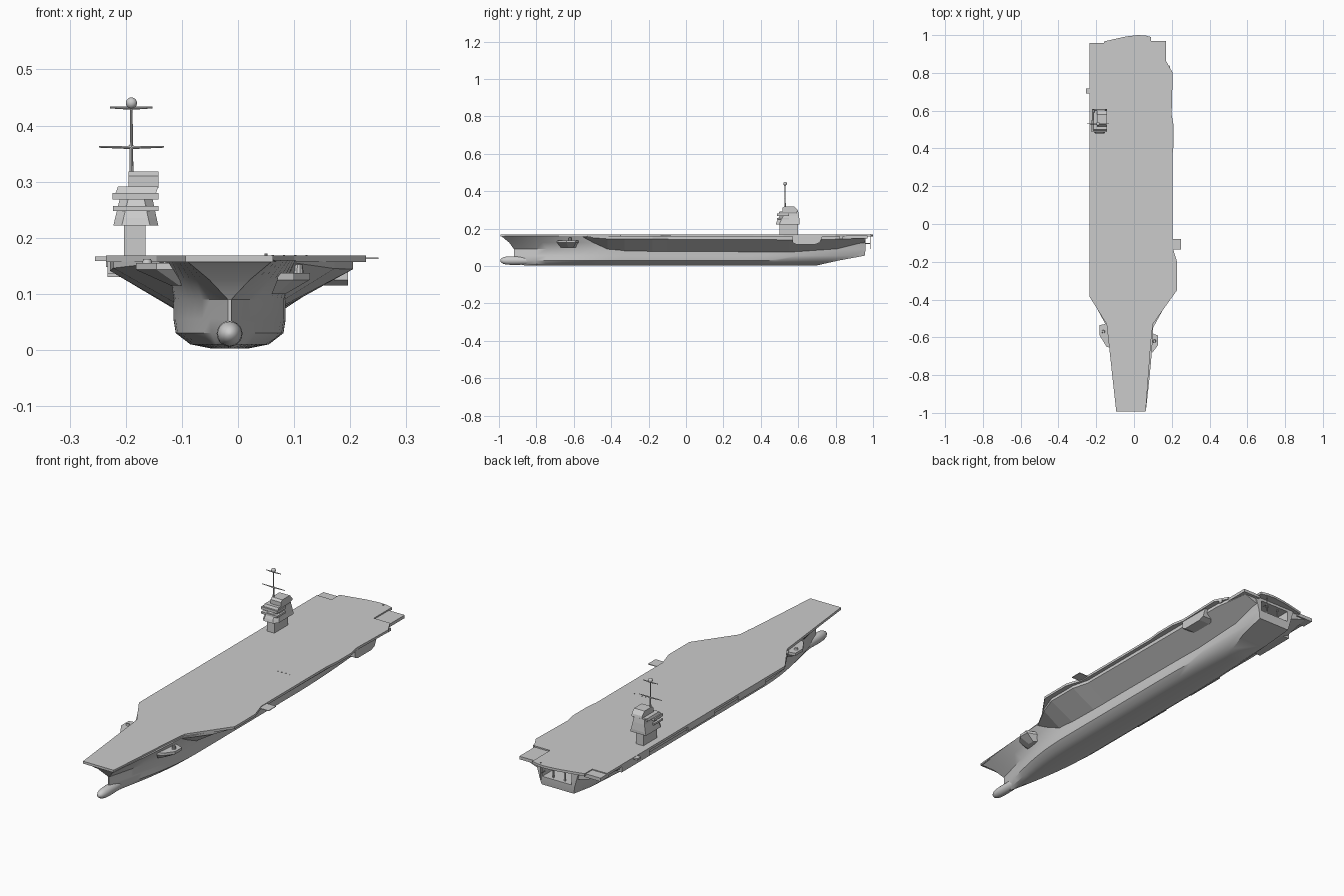
import bpy, bmesh, math
from mathutils import Vector

if "Cube" in bpy.data.objects:
    bpy.data.objects.remove(bpy.data.objects["Cube"])

CX = -0.015  # hull centreline


def loft(name, rings, smooth=False, strip_caps=False):
    """Skin equal-length rings and cap both ends."""
    bm = bmesh.new()
    vs = [[bm.verts.new(p) for p in r] for r in rings]
    n = len(rings[0])
    for a, b in zip(vs, vs[1:]):
        for i in range(n):
            j = (i + 1) % n
            bm.faces.new((a[i], a[j], b[j], b[i]))
    for r in (vs[0], vs[-1]):
        if strip_caps:
            for i in range(n // 2 - 1):
                bm.faces.new((r[i], r[i + 1], r[n - 2 - i], r[n - 1 - i]))
        else:
            bm.faces.new(r)
    bmesh.ops.recalc_face_normals(bm, faces=bm.faces)
    me = bpy.data.meshes.new(name)
    bm.to_mesh(me)
    bm.free()
    ob = bpy.data.objects.new(name, me)
    bpy.context.collection.objects.link(ob)
    if smooth:
        bpy.ops.object.select_all(action='DESELECT')
        ob.select_set(True)
        bpy.context.view_layer.objects.active = ob
        bpy.ops.object.shade_smooth_by_angle(angle=math.radians(35))
    return ob


def prism(name, pts, z0, z1):
    return loft(name, [[(x, y, z) for x, y in pts] for z in (z0, z1)])


def rect(x0, x1, y0, y1, z):
    return [(x0, y0, z), (x1, y0, z), (x1, y1, z), (x0, y1, z)]


def box(name, x0, x1, y0, y1, z0, z1):
    return loft(name, [rect(x0, x1, y0, y1, z) for z in (z0, z1)])


def rod(name, a, b, r0, r1=None, n=8):
    a, b = Vector(a), Vector(b)
    q = (b - a).to_track_quat('Z', 'Y')
    return loft(name, [[p + q @ Vector((r * math.cos(2 * math.pi * i / n),
                                        r * math.sin(2 * math.pi * i / n), 0))
                        for i in range(n)] for p, r in ((a, r0), (b, r1 or r0))], True)


# Hull: levels of (z, bow y, stern y, half widths at bow, middle, stern)
LEVELS = [(.003, -.86, .70, .002, .035, .02), (.010, -.90, .73, .002, .07, .05),
          (.030, -.92, .82, .003, .096, .07), (.055, -.92, .955, .003, .10, .082),
          (.090, -.92, .96, .003, .10, .09), (.125, -.945, .96, .036, .108, .10),
          (.160, -.988, .96, .078, .12, .11)]


def half_width(t, bow, mid, stern):
    if t < .3:
        return bow + (mid - bow) * math.sin(math.pi / 2 * t / .3)
    if t > .7:
        return mid + (stern - mid) * (1 - math.cos(math.pi / 2 * (t - .7) / .3))
    return mid


rings = []
for k in range(33):
    t = k / 32
    side = [(half_width(t, b, m, s), y0 + (y1 - y0) * t, z) for z, y0, y1, b, m, s in LEVELS]
    rings.append([(CX - w, y, z) for w, y, z in reversed(side)] +
                 [(CX + w, y, z) for w, y, z in side])
hull = loft("hull", rings, True, True)

# Open fantail bay in the transom
cutter = box("fantail_cutter", CX - .075, CX + .075, .87, 1.05, .095, .145)
cutter.hide_render = True
cutter.hide_set(True)
cut = hull.modifiers.new("fantail", 'BOOLEAN')
cut.operation = 'DIFFERENCE'
cut.object = cutter
cut.solver = 'EXACT'
for i, x in enumerate((-.045, .015)):
    box(f"fantail_post_{i}", x - .003, x + .003, .94, .946, .09, .15)

# Bow bulb
loft("bow_bulb", [[(CX + r * math.cos(a), y, .029 + r * math.sin(a))
                   for a in (2 * math.pi * i / 20 for i in range(20))]
                  for y, r in ((-.993, .003), (-.988, .011), (-.978, .017), (-.96, .0215),
                               (-.93, .023), (-.86, .022), (-.75, .010))], True)

# Flight deck
prism("flight_deck", [(-.094, -.993), (.062, -.993), (.09, -.62), (.10, -.53), (.228, -.35),
                      (.228, -.20), (.203, -.12), (.203, .36), (.210, .42), (.210, .52),
                      (.199, .58), (.205, .80), (.172, .86), (.09, .86), (.09, .99), (.06, .998),
                      (.02, 1.0), (-.04, .993), (-.10, .98), (-.16, .966), (-.16, .91),
                      (-.235, .91), (-.235, -.385), (-.145, -.53)], .157, .168)

# Lowered stern corner platforms
box("stern_platform_right", .08, .17, .85, .97, .148, .162)
box("stern_platform_left", -.235, -.15, .90, .957, .148, .164)

# Flared side sponsons: (y, outer x, outer z, inner x, inner z)
for name, rows in (
    ("right_sponson", [(-.56, .095, .156, .075, .150), (-.42, .172, .145, .075, .085),
                       (-.33, .205, .144, .075, .076), (-.18, .205, .144, .075, .073),
                       (-.10, .185, .143, .075, .072), (.55, .185, .140, .075, .068),
                       (.80, .180, .143, .07, .085), (.955, .15, .148, .06, .115)]),
    ("left_sponson", [(-.56, -.135, .156, -.105, .150), (-.40, -.222, .146, -.105, .080),
                      (-.3, -.228, .141, -.105, .070), (.55, -.228, .141, -.105, .068),
                      (.80, -.225, .143, -.10, .085), (.95, -.20, .148, -.09, .115)])):
    loft(name, [[(xi, y, .159), (xo, y, .159), (xo, y, zo), (xi, y, zi)]
                for y, xo, zo, xi, zi in rows])

# Side galleries and elevator housings
loft("right_gallery", [[(x, y, z) for y, z in ((.57, .158), (.57, .125), (.59, .115),
                                               (.69, .115), (.715, .125), (.73, .158))]
                       for x in (.14, .196)])
box("left_gallery", -.233, -.16, .60, .80, .130, .158)
for i, y in enumerate((-.15, .22)):
    box(f"left_catwalk_{i}", -.233, -.2, y - .1, y + .1, .136, .158)

# Bow weapon platforms: sloped tubs under the deck edge
for name, top, floor, z0, z1 in (
        ("bow_tub_right", [(.07, -.69), (.098, -.68), (.128, -.64), (.128, -.59), (.07, -.57)],
         [(.06, -.67), (.07, -.66), (.085, -.63), (.085, -.60), (.06, -.58)], .100, .125),
        ("bow_tub_left", [(-.10, -.66), (-.145, -.65), (-.182, -.59), (-.182, -.535), (-.10, -.52)],
         [(-.09, -.64), (-.105, -.63), (-.12, -.59), (-.12, -.55), (-.09, -.53)], .115, .143)):
    loft(name, [[(x, y, z0) for x, y in floor], [(x, y, z1) for x, y in top],
                [(x, y, z1 + .012) for x, y in top]])
rod("bow_tub_gun_right", (.108, -.62, .13), (.108, -.62, .152), .010, .007, 10)
rod("bow_tub_gun_left", (-.162, -.57, .15), (-.162, -.57, .162), .010, .007, 10)

# Small overhanging platforms and stern pole
box("right_side_platform", .19, .25, -.135, -.08, .162, .165)
box("left_side_platform", -.255, -.23, .69, .717, .159, .167)
rod("stern_pole", (.05, .985, .09), (.05, .985, .172), .0025)
rod("stern_pole_arm", (.05, .955, .12), (.05, .985, .12), .002)
box("right_side_hook", .187, .191, .82, .84, .145, .158)

# Arresting wire fittings on the deck
for i in range(4):
    box(f"deck_fitting_{i}", .06 + .02 * i, .064 + .02 * i, .20, .203, .168, .1695)

# Island tower
box("island_base", -.203, -.165, .50, .60, .166, .225)
loft("island_body", [
    [(x, y, z) for x, y in ((x0, y0 + .02), (x0 + .015, y0), (x1 - .015, y0), (x1, y0 + .02),
                            (x1, y1), (x0, y1))]
    for x0, x1, y0, y1, z in ((-.222, -.142, .480, .608, .222), (-.219, -.145, .484, .608, .235),
                              (-.211, -.152, .500, .604, .268), (-.208, -.155, .505, .600, .290))])
for i, (x0, x1, y0, y1, z0, z1) in enumerate(((-.223, -.142, .487, .550, .248, .257),
                                              (-.224, -.142, .487, .550, .268, .280))):
    box(f"island_balcony_{i}", x0, x1, y0, y1, z0, z1)
loft("island_bridge", [rect(-.218, -.146, .495, .59, .280), rect(-.214, -.142, .50, .59, .291)])
loft("island_top", [[(x, y, z) for y, z in ((.515, .289), (.515, .310), (.525, .318), (.58, .318),
                                            (.597, .300), (.600, .289))]
                    for x in (-.195, -.142)])

# Mast with crossbars and radar ball
rod("mast", (-.19, .53, .285), (-.19, .53, .435), .004, .002)
for i, (z, w) in enumerate(((.361, .058), (.431, .038))):
    for s in (-1, 1):
        rod(f"mast_crossbar_{i}_{s}", (-.19, .53, z), (-.19 + s * w, .53, z + .001), .003, .0015)
bpy.ops.mesh.primitive_uv_sphere_add(segments=20, ring_count=12, radius=.010,
                                     location=(-.19, .53, .440))
bpy.context.object.name = "radar_ball"
bpy.ops.object.shade_smooth()
